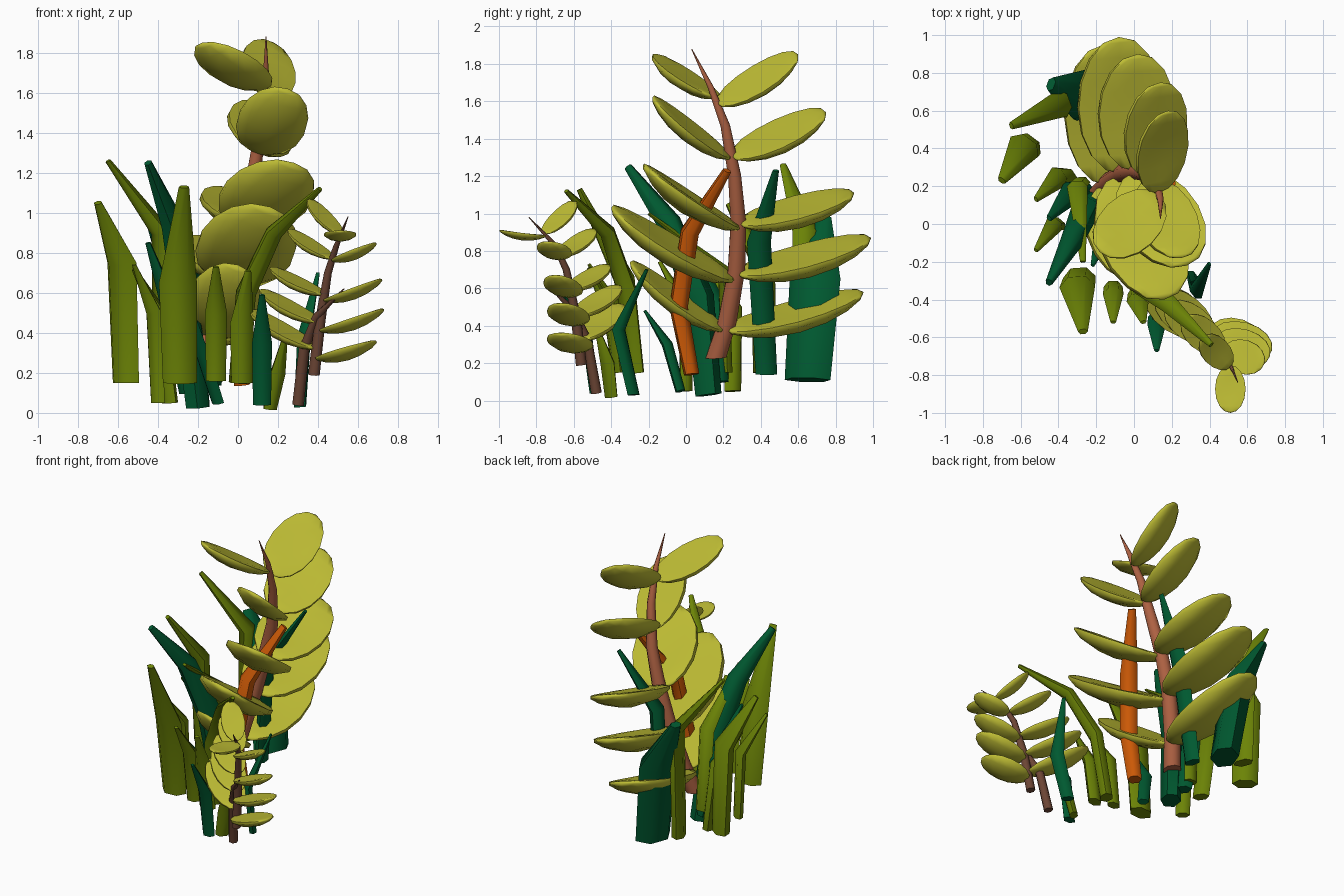
import bpy, bmesh, math
from mathutils import Vector

cube = bpy.data.objects.get("Cube")
if cube:
    bpy.data.objects.remove(cube, do_unlink=True)


def make_material(name, red, green, blue):
    material = bpy.data.materials.new(name)
    material.use_nodes = True
    colour = (red, green, blue, 1)
    material.diffuse_color = colour
    material.node_tree.nodes["Principled BSDF"].inputs["Base Color"].default_value = colour
    return material


leaf_green = make_material("yellow green", 0.52, 0.51, 0.035)
olive = make_material("olive green", 0.15, 0.23, 0.002)
dark_green = make_material("dark green", 0.0, 0.1, 0.03)
orange = make_material("orange", 0.6, 0.1, 0.002)
bark = make_material("light brown", 0.42, 0.12, 0.055)
dark_bark = make_material("dark brown", 0.15, 0.06, 0.035)


def finish(name, bm, material, angle):
    """Turn a bmesh into a named, shaded object."""
    bmesh.ops.recalc_face_normals(bm, faces=bm.faces)
    mesh = bpy.data.meshes.new(name)
    bm.to_mesh(mesh)
    bm.free()
    mesh.materials.append(material)
    obj = bpy.data.objects.new(name, mesh)
    bpy.context.collection.objects.link(obj)
    bpy.ops.object.select_all(action="DESELECT")
    obj.select_set(True)
    bpy.context.view_layer.objects.active = obj
    bpy.ops.object.shade_smooth_by_angle(angle=math.radians(angle))


def loft(name, points, widths, flatness, sides, material):
    """Sweep a flattened polygon along a path, wide across its lean."""
    points = [Vector(p) for p in points]
    lean = points[-1] - points[0]
    across = Vector((-lean.y, lean.x, 0)).normalized()
    bm = bmesh.new()
    rings = []
    for i, point in enumerate(points):
        before, after = points[max(i - 1, 0)], points[min(i + 1, len(points) - 1)]
        normal = (after - before).normalized().cross(across).normalized()
        ring = []
        for s in range(sides):
            turn = math.tau * s / sides
            offset = across * math.cos(turn) + normal * math.sin(turn) * flatness
            ring.append(bm.verts.new(point + offset * widths[i] / 2))
        rings.append(ring)
    for low, high in zip(rings, rings[1:]):
        for s in range(sides):
            t = (s + 1) % sides
            bm.faces.new((low[s], low[t], high[t], high[s]))
    bm.faces.new(rings[0])
    bm.faces.new(rings[-1])
    finish(name, bm, material, 62)


def blade(name, material, width, base, bend, tip):
    """A grass blade that bends once, with a narrow cut tip."""
    loft(name, (base, bend, tip), (width * 0.9, width, width * 0.27), 0.65, 6, material)


def leaf(name, base, tip, width, facing):
    """A cupped, pointed lens from base to tip, its top turned to facing."""
    base, tip = Vector(base), Vector(tip)
    along = (tip - base).normalized()
    side = along.cross(Vector(facing)).normalized()
    up = side.cross(along)
    length = (tip - base).length
    bm = bmesh.new()
    bmesh.ops.create_uvsphere(bm, u_segments=10, v_segments=8, radius=1)
    for v in bm.verts:
        x, z, y = v.co
        cup = 0.08 * length * (y * y - 1) + 0.1 * width * x * x
        v.co = (base + tip) / 2 + side * x * width / 2 + along * y * length / 2
        v.co += up * (z * width * 0.11 + cup)
    finish(name, bm, leaf_green, 62)


def at_height(path, z):
    """The point of a rising path at height z."""
    for a, b in zip(path, path[1:]):
        if z <= b[2]:
            return Vector(a).lerp(Vector(b), (z - a[2]) / (b[2] - a[2]))
    return Vector(path[-1])


# Tall stem
tall_path = [(-0.18, 0.16, 0.23), (-0.13, 0.22, 0.42), (-0.06, 0.27, 0.7), (0.01, 0.28, 0.95),
             (0.08, 0.26, 1.2), (0.12, 0.21, 1.47), (0.14, 0.13, 1.68), (0.14, 0.03, 1.88)]
loft("tall_stem", tall_path, (0.12, 0.11, 0.1, 0.09, 0.075, 0.055, 0.035, 0.005), 1, 8, bark)

# Tall stem leaves: start height, tip, width, sideways roll
for i, (z, tip, width, roll) in enumerate([
        (0.38, (-0.16, 0.95, 0.58), 0.46, 0.24), (0.68, (-0.08, 0.99, 0.87), 0.48, 0.25),
        (0.95, (0.02, 0.9, 1.11), 0.44, 0.28), (1.31, (0.14, 0.75, 1.54), 0.38, 0.42),
        (1.59, (0.18, 0.6, 1.85), 0.32, 0.48)]):
    leaf(f"back_leaf_{i}", at_height(tall_path, z), tip, width, (roll, 0, 0.9))
for i, (z, tip, width) in enumerate([
        (0.38, (0.0, -0.3, 0.74), 0.38), (0.65, (0.16, -0.4, 1.03), 0.5),
        (0.93, (0.28, -0.22, 1.25), 0.46), (1.3, (0.25, -0.18, 1.62), 0.36)]):
    leaf(f"front_leaf_{i}", at_height(tall_path, z), tip, width, (0.3, 0, 0.9))
leaf("front_leaf_top", at_height(tall_path, 1.62), (-0.18, -0.15, 1.85), 0.33, (0, 0.25, 1))

# Small stems
small_path = [(0.38, -0.56, 0.19), (0.41, -0.59, 0.45), (0.45, -0.64, 0.7),
              (0.49, -0.7, 0.83), (0.55, -0.84, 0.98)]
loft("small_stem", small_path, (0.06, 0.055, 0.04, 0.03, 0.004), 1, 7, dark_bark)
side_path = [(0.3, -0.48, 0.04), (0.33, -0.53, 0.32), (0.39, -0.6, 0.48), (0.53, -0.74, 0.62)]
loft("side_stem", side_path, (0.06, 0.055, 0.04, 0.006), 1, 7, dark_bark)

# Small stem leaves: start height, tip
for i, (z, tip) in enumerate([
        (0.27, (0.69, -0.67, 0.36)), (0.41, (0.73, -0.67, 0.52)), (0.56, (0.72, -0.7, 0.67)),
        (0.76, (0.69, -0.74, 0.85)), (0.88, (0.51, -1.0, 0.91))]):
    leaf(f"small_right_leaf_{i}", at_height(small_path, z), tip, 0.25 - 0.02 * i, (0, 0, 1))
for i, (z, tip) in enumerate([
        (0.32, (0.07, -0.36, 0.52)), (0.45, (0.12, -0.37, 0.62)), (0.59, (0.17, -0.43, 0.73)),
        (0.77, (0.26, -0.5, 0.92)), (0.89, (0.36, -0.6, 1.07))]):
    leaf(f"small_left_leaf_{i}", at_height(small_path, z), tip, 0.24 - 0.02 * i, (0.35, -0.25, 0.85))

# Orange blade
loft("orange_blade", [(0.02, 0.03, 0.14), (0.01, -0.04, 0.5), (0.06, 0.02, 0.9), (0.2, 0.22, 1.23)],
     (0.09, 0.11, 0.11, 0.05), 0.9, 6, orange)

# Olive blades: width, base, bend, tip
for i, row in enumerate([
        (0.18, (-0.56, 0.42, 0.15), (-0.58, 0.41, 0.75), (-0.7, 0.23, 1.05)),
        (0.15, (-0.38, 0.62, 0.15), (-0.38, 0.64, 0.9), (-0.65, 0.52, 1.26)),
        (0.19, (-0.29, -0.28, 0.15), (-0.3, -0.33, 0.65), (-0.27, -0.57, 1.13)),
        (0.11, (-0.11, -0.33, 0.16), (-0.11, -0.37, 0.5), (-0.11, -0.52, 0.73)),
        (0.1, (-0.4, 0.0, 0.05), (-0.42, 0.0, 0.5), (-0.52, -0.14, 0.74)),
        (0.12, (-0.34, 0.25, 0.05), (-0.4, 0.25, 0.5), (-0.52, 0.13, 0.72)),
        (0.11, (-0.28, 0.22, 0.15), (-0.3, 0.2, 0.7), (-0.27, -0.2, 1.0)),
        (0.12, (0.02, -0.36, 0.15), (0.02, -0.4, 0.45), (0.05, -0.52, 0.71)),
        (0.1, (0.16, -0.4, 0.02), (0.2, -0.42, 0.2), (0.24, -0.48, 0.4))]):
    blade(f"olive_blade_{i}", olive, *row)
loft("leaning_olive_blade", [(0.0, -0.27, 0.15), (0.04, -0.32, 0.6), (0.18, -0.42, 0.9), (0.41, -0.64, 1.12)],
     (0.11, 0.12, 0.1, 0.03), 0.8, 6, olive)

# Dark blades: width, base, bend, tip
for i, row in enumerate([
        (0.13, (-0.12, 0.43, 0.14), (-0.05, 0.39, 0.85), (0.18, 0.48, 1.23)),
        (0.29, (-0.2, 0.65, 0.11), (-0.27, 0.69, 0.65), (-0.44, 0.74, 0.98)),
        (0.13, (-0.25, 0.18, 0.1), (-0.33, 0.17, 0.5), (-0.45, 0.03, 0.85)),
        (0.1, (0.12, -0.49, 0.04), (0.12, -0.53, 0.35), (0.12, -0.67, 0.59)),
        (0.09, (0.31, -0.28, 0.03), (0.33, -0.36, 0.38), (0.4, -0.21, 0.7)),
        (0.08, (-0.1, -0.03, 0.05), (-0.18, -0.1, 0.3), (-0.22, -0.22, 0.48))]):
    blade(f"dark_blade_{i}", dark_green, *row)
loft("tall_dark_blade", [(-0.2, 0.12, 0.03), (-0.26, 0.07, 0.55), (-0.33, -0.09, 0.95), (-0.45, -0.31, 1.25)],
     (0.13, 0.15, 0.12, 0.04), 1.1, 6, dark_green)
